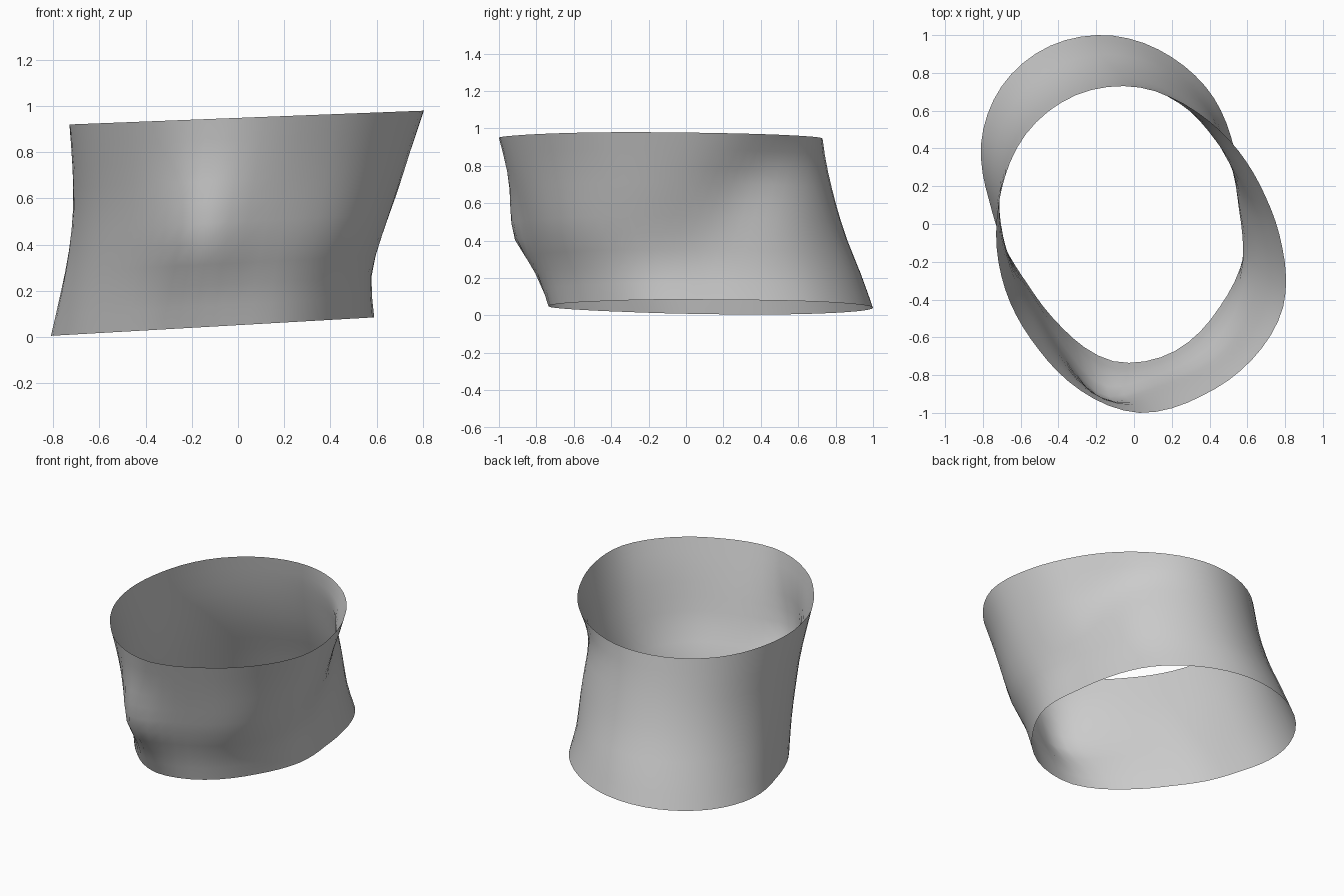
import bpy, bmesh
from math import cos, sin, pi, exp

cube = bpy.data.objects.get("Cube")
if cube:
    bpy.data.objects.remove(cube, do_unlink=True)

# Rim outlines: radii at equal angles, counter-clockwise from +x
lower_radii = [.69, .70, .76, .815, .866, .88, .845, .765,
               .665, .632, .64, .725, .85, .862, .802, .756]
upper_radii = [.745, .712, .73, .782, .853, .88, .855, .795,
               .758, .744, .757, .815, .87, .845, .83, .81]

# Wall profiles from the lower rim to the upper rim
left_side = [.59, .58, .625, .687, .745, .805]
right_side = [-.81, -.768, -.732, -.714, -.717, -.73]
front_side = [-.735, -.775, -.84, -.89, -.945, -1.0]
back_side = [1.0, .935, .862, .805, .762, .73]

# Local shaping: front bulge, a dent climbing to the back left, fuller front left
bulge = [0, .05, .11, .085, .03, 0]
dent = [0, .015, .05, .085, .085, 0]
swell = [0, .035, .06, .04, .015, 0]


def refine(values):
    """Double a closed list of samples with smooth midpoints."""
    n = len(values)
    result = []
    for i, v in enumerate(values):
        after = values[(i + 1) % n]
        outer = values[i - 1] + values[(i + 2) % n]
        result += [v, (9 * (v + after) - outer) / 16]
    return result


def refine_open(values):
    """Double an open list of samples, extending its ends in line."""
    padded = [2 * values[0] - values[1], *values, 2 * values[-1] - values[-2]]
    return refine(padded)[2:-3]


def mix(a, b, t):
    return a + (b - a) * t


def hump(angle, centre, width):
    """Smooth periodic hump around a direction."""
    return exp((cos(angle - centre) - 1) / width ** 2)


def fit(values, centre, low, high):
    """Stretch each half of the outline to its wall profile."""
    top, bottom = max(values), min(values)
    return [centre + (v * (high - centre) / top if v > 0
                      else v * (low - centre) / bottom) for v in values]


lower, upper = refine(refine(lower_radii)), refine(refine(upper_radii))
segments = len(lower)
angles = [2 * pi * i / segments for i in range(segments)]
profiles = [refine_open(p) for p in
            (left_side, right_side, front_side, back_side, bulge, dent, swell)]
levels = len(profiles[0])

bm = bmesh.new()
rings = []
for k, (left, right, front, back, push, pinch, fill) in enumerate(zip(*profiles)):
    t = k / (levels - 1)
    cx, cy = mix(-.11, .03, t), mix(.13, -.13, t)
    radii = [mix(a, b, t) for a, b in zip(lower, upper)]
    xs = fit([r * cos(a) for r, a in zip(radii, angles)], cx, right, left)
    ys = fit([r * sin(a) for r, a in zip(radii, angles)], cy, front, back)
    ring = []
    for x, y, a in zip(xs, ys, angles):
        if y < cy:
            y -= push * exp(-((x + .19) / .19) ** 2)
        scale = 1 - pinch * hump(a, mix(-.2, 1, t), .33) + fill * hump(a, -.8, .27)
        x, y = cx + (x - cx) * scale, cy + (y - cy) * scale
        z = mix(.051 + .057 * x, .9485 + .039 * x, t)
        ring.append(bm.verts.new((x, y, z)))
    rings.append(ring)

# Open wall between the rings
for below, above in zip(rings, rings[1:]):
    for i in range(segments):
        j = (i + 1) % segments
        bm.faces.new((below[i], below[j], above[j], above[i])).smooth = True

mesh = bpy.data.meshes.new("open_sleeve")
bm.to_mesh(mesh)
bm.free()
sleeve = bpy.data.objects.new("open_sleeve", mesh)
bpy.context.collection.objects.link(sleeve)

# Plain grey finish
grey = bpy.data.materials.new("light_grey")
grey.use_nodes = True
colour = (.6, .6, .6, 1)
grey.diffuse_color = colour
grey.node_tree.nodes["Principled BSDF"].inputs["Base Color"].default_value = colour
mesh.materials.append(grey)
